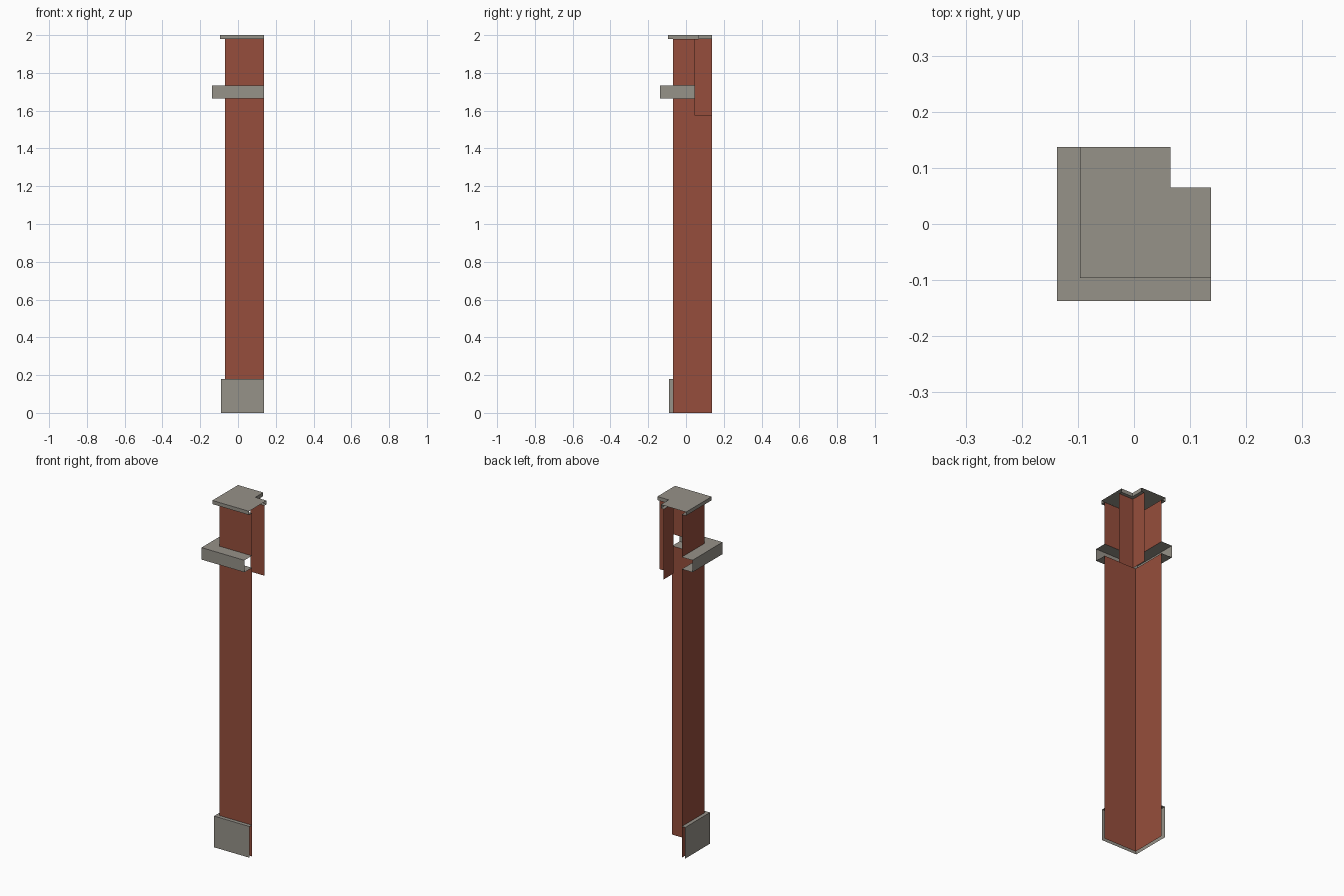
import bpy, bmesh

if "Cube" in bpy.data.objects:
    bpy.data.objects.remove(bpy.data.objects["Cube"], do_unlink=True)

END = 0.137                       # cut ends of the corner piece
WALL, BASE, CAP, BAND = -0.069, -0.09, -0.096, -0.137
NOTCH, NOTCH_CAP = 0.046, 0.065   # recess walls and cap edge above them
BASE_TOP, BAND_LOW, BAND_HIGH, CAP_LOW, TOP = 0.18, 1.664, 1.733, 1.979, 2.0


def material(name, color):
    m = bpy.data.materials.new(name)
    m.use_nodes = True
    m.diffuse_color = color
    m.node_tree.nodes["Principled BSDF"].inputs["Base Color"].default_value = color
    return m


brick = material("brick red", (0.305, 0.076, 0.045, 1))
stone = material("warm grey stone", (0.305, 0.287, 0.250, 1))


def sweep(bm, profile, flip=False):
    """Sweep a profile of (offset, height) points round the L-shaped corner."""
    rows = [[bm.verts.new((x, y, z)) for x, y in ((o, END), (o, o), (END, o))]
            for o, z in profile]
    for low, high in zip(rows, rows[1:]):
        for i in range(2):
            quad = [low[i], low[i + 1], high[i + 1], high[i]]
            bm.faces.new(quad[::-1] if flip else quad)


def finish(bm, name, mat):
    bmesh.ops.remove_doubles(bm, verts=bm.verts[:], dist=1e-5)
    mesh = bpy.data.meshes.new(name)
    bm.to_mesh(mesh)
    bm.free()
    mesh.materials.append(mat)
    obj = bpy.data.objects.new(name, mesh)
    bpy.context.collection.objects.link(obj)


def corner_part(name, mat, profile, flip=False):
    bm = bmesh.new()
    sweep(bm, profile, flip)
    finish(bm, name, mat)


# Brick shaft, open behind the band, and the recess at the inner corner
corner_part("shaft_lower", brick, [(WALL, 0), (WALL, BAND_LOW)])
corner_part("shaft_upper", brick, [(WALL, BAND_HIGH), (WALL, CAP_LOW)])
corner_part("inner_recess", brick, [(NOTCH, 1.574), (NOTCH, CAP_LOW)], flip=True)

# Stone plinth and projecting band
corner_part("plinth", stone, [(BASE, 0), (BASE, BASE_TOP), (WALL, BASE_TOP)])
corner_part("band", stone, [(WALL, BAND_LOW), (BAND, BAND_LOW),
                            (BAND, BAND_HIGH), (WALL, BAND_HIGH)])

# Stone cap: outer rim, recess rim and the notched top
bm = bmesh.new()
sweep(bm, [(WALL, CAP_LOW), (CAP, CAP_LOW), (CAP, TOP)])
sweep(bm, [(NOTCH, CAP_LOW), (NOTCH_CAP, CAP_LOW), (NOTCH_CAP, TOP)], flip=True)
outline = [(CAP, CAP), (END, CAP), (END, NOTCH_CAP),
           (NOTCH_CAP, NOTCH_CAP), (NOTCH_CAP, END), (CAP, END)]
bm.faces.new([bm.verts.new((x, y, TOP)) for x, y in outline])
finish(bm, "cap", stone)
